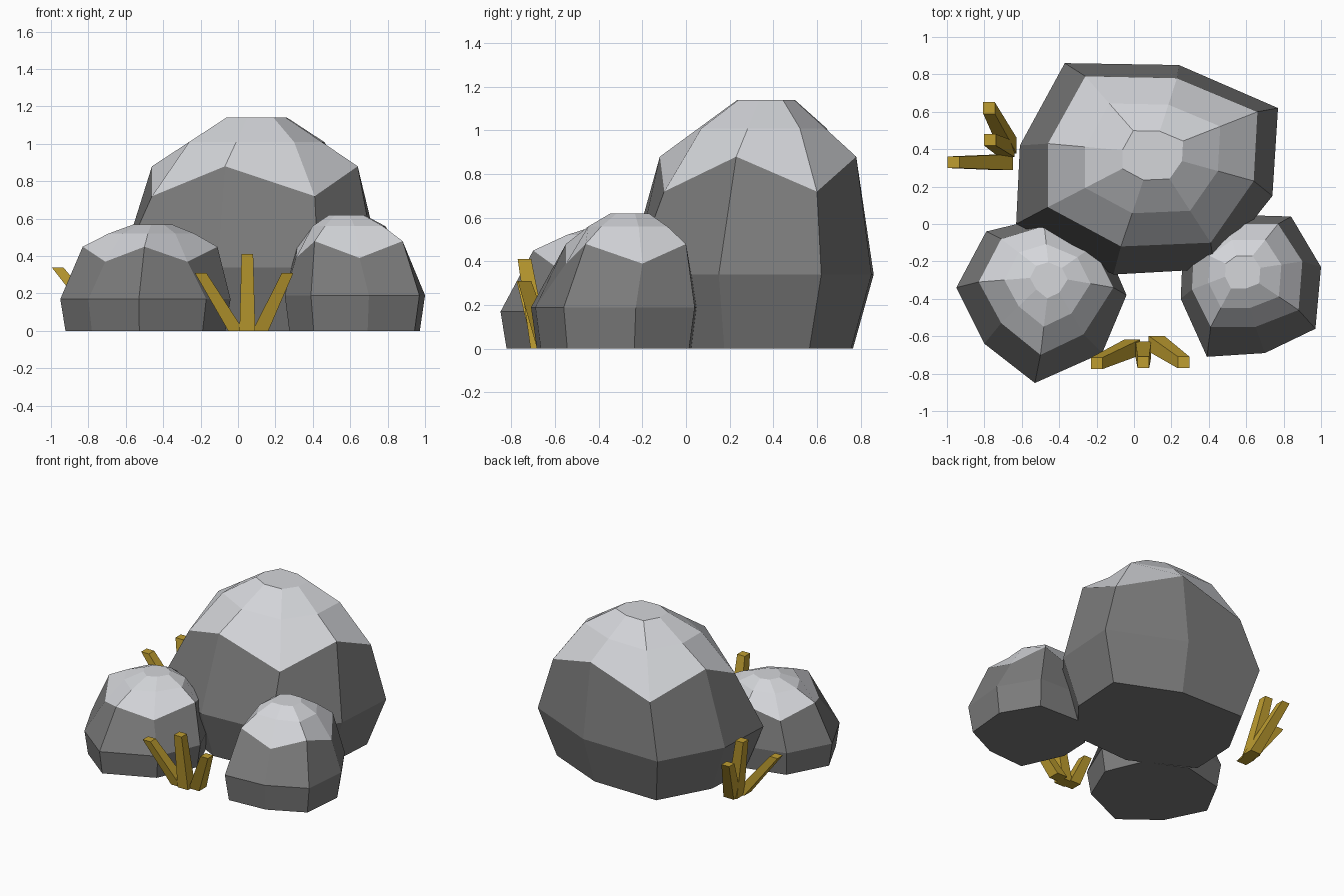
import bpy
import bmesh
from mathutils import Vector

default_cube = bpy.data.objects.get("Cube")
if default_cube:
    bpy.data.objects.remove(default_cube, do_unlink=True)


def make_material(name, colour):
    material = bpy.data.materials.new(name)
    material.use_nodes = True
    material.diffuse_color = (*colour, 1)
    shader = material.node_tree.nodes["Principled BSDF"]
    shader.inputs["Base Color"].default_value = (*colour, 1)
    shader.inputs["Roughness"].default_value = 0.9
    return material


stone = make_material("stone grey", (0.2, 0.2, 0.2))
snow = make_material("snow white", (0.66, 0.67, 0.7))
straw = make_material("dry straw", (0.52, 0.34, 0.03))


def build_loft(name, rings, materials, first_cap_band=None):
    """Skin a stack of rings; bands from first_cap_band upward use the second material."""
    bm = bmesh.new()
    loops = [[bm.verts.new(point) for point in ring] for ring in rings]
    count = len(loops[0])
    bm.faces.new(loops[0])
    top = bm.faces.new(loops[-1])
    capped = [top]
    for band, (low, high) in enumerate(zip(loops, loops[1:])):
        for i in range(count):
            j = (i + 1) % count
            face = bm.faces.new((low[i], low[j], high[j], high[i]))
            if first_cap_band is not None and band >= first_cap_band:
                capped.append(face)
    if first_cap_band is not None:
        for face in capped:
            face.material_index = 1
    bmesh.ops.recalc_face_normals(bm, faces=bm.faces)
    mesh = bpy.data.meshes.new(name)
    bm.to_mesh(mesh)
    bm.free()
    for material in materials:
        mesh.materials.append(material)
    obj = bpy.data.objects.new(name, mesh)
    bpy.context.collection.objects.link(obj)
    return obj


def scaled_ring(points, centre, factor, z):
    cx, cy = centre
    return [Vector((cx + (x - cx) * factor, cy + (y - cy) * factor, z)) for x, y in points]


def build_boulder(name, belly, belly_z, base_centre, base_scale,
                  snow_line, snow_heights, top_centre, top_scale, shoulder_z, top_z):
    """Foot, belly, zigzag snow line, shoulder and flat top."""
    foot = scaled_ring(belly, base_centre, base_scale, 0)
    middle = [Vector((x, y, belly_z)) for x, y in belly]
    zigzag = [Vector((x, y, snow_heights[i % 2])) for i, (x, y) in enumerate(snow_line)]
    top = scaled_ring(snow_line, top_centre, top_scale, top_z)
    shoulder = [a.lerp(b, 0.5) for a, b in zip(zigzag, top)]
    for point in shoulder:
        point.z = shoulder_z
    return build_loft(name, [foot, middle, zigzag, shoulder, top], [stone, snow], 2)


# Boulders
build_boulder(
    "large_boulder",
    belly=[(-.37, .86), (.24, .85), (.77, .62), (.74, .15),
           (.43, -.24), (-.11, -.27), (-.63, 0), (-.61, .42)],
    belly_z=.34, base_centre=(.08, .3), base_scale=.83,
    snow_line=[(-.26, .79), (.23, .78), (.66, .6), (.64, .23),
               (.41, -.1), (-.07, -.12), (-.46, .09), (-.46, .43)],
    snow_heights=(.72, .88), top_centre=(.1, .38), top_scale=.29,
    shoulder_z=1.01, top_z=1.14)

build_boulder(
    "right_boulder",
    belly=[(-.95, -.34), (-.8, -.64), (-.53, -.85), (-.17, -.69),
           (-.04, -.38), (-.16, -.1), (-.46, .04), (-.79, -.04)],
    belly_z=.17, base_centre=(-.49, -.38), base_scale=.94,
    snow_line=[(-.83, -.31), (-.71, -.53), (-.5, -.7), (-.27, -.59),
               (-.11, -.34), (-.22, -.12), (-.48, -.01), (-.71, -.08)],
    snow_heights=(.45, .37), top_centre=(-.45, -.28), top_scale=.28,
    shoulder_z=.52, top_z=.57)

build_boulder(
    "left_boulder",
    belly=[(1, -.23), (.97, -.56), (.7, -.69), (.39, -.71),
           (.25, -.4), (.26, -.16), (.5, .05), (.84, .04)],
    belly_z=.19, base_centre=(.6, -.33), base_scale=.93,
    snow_line=[(.9, -.2), (.88, -.46), (.65, -.55), (.41, -.55),
               (.31, -.35), (.32, -.13), (.5, 0), (.77, 0)],
    snow_heights=(.39, .48), top_centre=(.57, -.25), top_scale=.32,
    shoulder_z=.56, top_z=.62)


# Straw tufts
def square(centre, half):
    x, y, z = centre
    return [Vector((x + sx * half, y + sy * half, z))
            for sx, sy in ((-1, -1), (1, -1), (1, 1), (-1, 1))]


def build_tuft(name, blades):
    for label, (base, tip) in zip(("first", "middle", "last"), blades):
        build_loft(f"{name}_{label}_blade",
                   [square((*base, 0), .042), square(tip, .031)], [straw])


build_tuft("front_tuft", [((-.01, -.66), (-.2, -.745, .31)),
                          ((.05, -.67), (.05, -.74, .41)),
                          ((.12, -.64), (.265, -.74, .31))])
build_tuft("side_tuft", [((-.69, .33), (-.965, .33, .34)),
                         ((-.68, .4), (-.77, .45, .45)),
                         ((-.67, .42), (-.775, .62, .34))])
